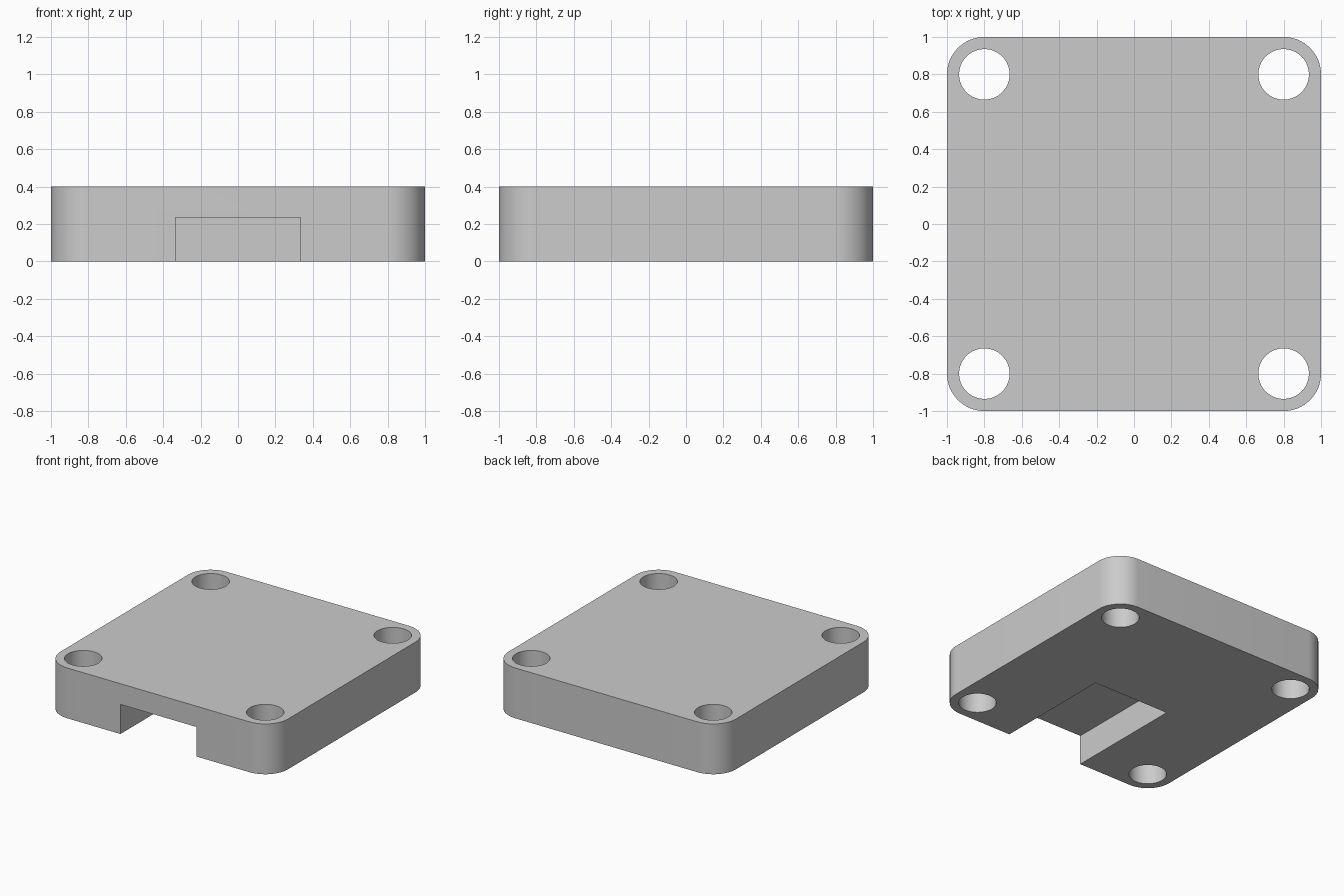
import bpy
import math

if "Cube" in bpy.data.objects:
    bpy.data.objects.remove(bpy.data.objects["Cube"], do_unlink=True)

HEIGHT = 0.4
CORNER = 0.2            # outer corner radius
HOLE_POS = 0.8          # hole centres share the corner arc centres
HOLE_RADIUS = 0.135
SLOT_HALF_WIDTH = 1 / 3
SLOT_HEIGHT = 0.235
SLOT_DEPTH = 0.967

grey = bpy.data.materials.new("light grey")
grey.use_nodes = True
colour = (0.6, 0.6, 0.6, 1)
grey.diffuse_color = colour
grey.node_tree.nodes["Principled BSDF"].inputs["Base Color"].default_value = colour


def prism(name, outline, z0, z1):
    """Closed solid extruded from a counter-clockwise outline."""
    n = len(outline)
    verts = [(x, y, z) for z in (z0, z1) for x, y in outline]
    faces = [tuple(reversed(range(n))), tuple(range(n, 2 * n))]
    faces += [(i, (i + 1) % n, n + (i + 1) % n, n + i) for i in range(n)]
    mesh = bpy.data.meshes.new(name)
    mesh.from_pydata(verts, [], faces)
    mesh.materials.append(grey)
    obj = bpy.data.objects.new(name, mesh)
    bpy.context.collection.objects.link(obj)
    return obj


def arc(cx, cy, radius, start, sweep, steps):
    angles = [math.radians(start + sweep * i / steps) for i in range(steps + 1)]
    return [(cx + radius * math.cos(a), cy + radius * math.sin(a)) for a in angles]


# Rounded square plate
corners = [(1, 1), (-1, 1), (-1, -1), (1, -1)]
outline = []
for i, (sx, sy) in enumerate(corners):
    outline += arc(sx * (1 - CORNER), sy * (1 - CORNER), CORNER, 90 * i, 90, 16)
plate = prism("base_plate", outline, 0, HEIGHT)

# Four through holes and the cable slot open to the front and underside
cutters = [prism("hole_cutter", arc(sx * HOLE_POS, sy * HOLE_POS, HOLE_RADIUS, 0, 360, 64)[:-1],
                 -0.1, HEIGHT + 0.1) for sx, sy in corners]
w, back = SLOT_HALF_WIDTH, SLOT_DEPTH - 1
cutters.append(prism("slot_cutter", [(-w, -1.1), (w, -1.1), (w, back), (-w, back)],
                     -0.1, SLOT_HEIGHT))

bpy.ops.object.select_all(action="DESELECT")
plate.select_set(True)
bpy.context.view_layer.objects.active = plate
for cutter in cutters:
    cutter.hide_render = True
    mod = plate.modifiers.new("cut", "BOOLEAN")
    mod.operation = "DIFFERENCE"
    mod.solver = "EXACT"
    mod.object = cutter
    bpy.ops.object.modifier_apply(modifier=mod.name)
    bpy.data.objects.remove(cutter, do_unlink=True)

bpy.ops.object.shade_smooth_by_angle(angle=math.radians(30))
